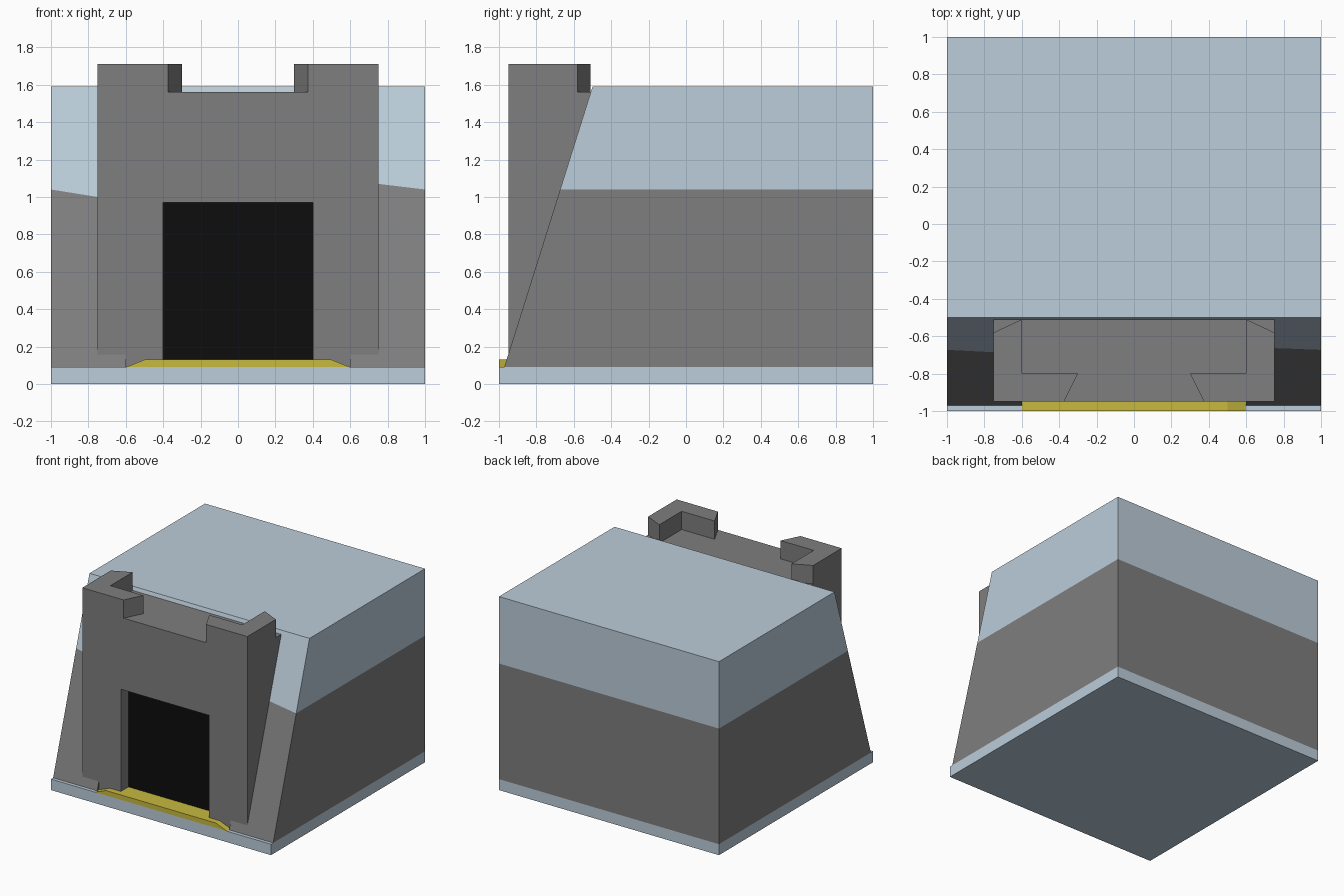
import bpy, bmesh

if "Cube" in bpy.data.objects:
    bpy.data.objects.remove(bpy.data.objects["Cube"])


def material(name, rgb):
    m = bpy.data.materials.new(name)
    m.diffuse_color = (*rgb, 1)
    m.use_nodes = True
    m.node_tree.nodes["Principled BSDF"].inputs["Base Color"].default_value = m.diffuse_color
    return m


STONE = material("stone", (0.21, 0.21, 0.21))
SNOW = material("snow", (0.5, 0.61, 0.70))
SAND = material("sand", (0.58, 0.49, 0.05))
DARK = material("dark", (0.004, 0.004, 0.004))


def mesh_object(name, verts, faces, *mats):
    me = bpy.data.meshes.new(name)
    me.from_pydata(verts, [], faces)
    bm = bmesh.new()
    bm.from_mesh(me)
    bmesh.ops.recalc_face_normals(bm, faces=bm.faces)
    bm.to_mesh(me)
    bm.free()
    for m in mats:
        me.materials.append(m)
    ob = bpy.data.objects.new(name, me)
    bpy.context.collection.objects.link(ob)
    return ob


def prism(name, lower, upper, *mats):
    """Closed solid between two matching loops of points."""
    n = len(lower)
    sides = [(i, (i + 1) % n, n + (i + 1) % n, n + i) for i in range(n)]
    return mesh_object(name, lower + upper,
                       sides + [tuple(range(n)), tuple(range(n, 2 * n))], *mats)


def box(name, x, y, z, *mats):
    loop = [(x[0], y[0]), (x[1], y[0]), (x[1], y[1]), (x[0], y[1])]
    return prism(name, [(a, b, z[0]) for a, b in loop],
                 [(a, b, z[1]) for a, b in loop], *mats)


def cut(ob, cutter):
    mod = ob.modifiers.new("cut", "BOOLEAN")
    mod.operation = "DIFFERENCE"
    mod.solver = "EXACT"
    mod.object = cutter
    cutter.hide_render = True
    cutter.hide_set(True)


def slope(x, z):
    """Point on the leaning front face of the hill."""
    return (x, -1 + 0.5 * z / 1.59, z)


# Ground slab
box("ground_slab", (-1, 1), (-1, 1), (0, 0.09), SNOW)

# Hill block: bare rock below, snow above an uneven line
hill_verts = [slope(-1, 0.09), slope(1, 0.09), (1, 1, 0.09), (-1, 1, 0.09),
              slope(-1, 1.04), slope(-0.75, 1.0), slope(0.75, 1.07),
              slope(1, 1.04), (1, 1, 1.04), (-1, 1, 1.04),
              slope(-1, 1.59), slope(1, 1.59), (1, 1, 1.59), (-1, 1, 1.59)]
hill = mesh_object("hill", hill_verts,
                   [(0, 1, 2, 3), (0, 1, 7, 6, 5, 4), (1, 2, 8, 7),
                    (2, 3, 9, 8), (3, 0, 4, 9), (4, 5, 6, 7, 11, 10),
                    (7, 8, 12, 11), (8, 9, 13, 12), (9, 4, 10, 13),
                    (10, 11, 12, 13)], STONE, SNOW)
for poly in hill.data.polygons:
    poly.material_index = int(poly.index >= 5)

# Gatehouse wall, its back sunk into the slope
side = [(-0.95, 0.08), (-0.95, 1.56), (-0.51, 1.56), (-0.9, 0.08)]
gatehouse = prism("gatehouse", [(-0.75, y, z) for y, z in side],
                  [(0.75, y, z) for y, z in side], STONE)

# Corner battlements
corner = [(-0.75, -0.95), (-0.375, -0.95), (-0.3, -0.8),
          (-0.6, -0.8), (-0.6, -0.51), (-0.75, -0.58)]
battlements = prism("battlements", [(x, y, 1.56) for x, y in corner],
                    [(x, y, 1.71) for x, y in corner], STONE)
battlements.modifiers.new("mirror", "MIRROR")

# Doorway recess and the cleared toe of the slope
door_cutter = box("door_cutter", (-0.4, 0.4), (-1.2, -0.85), (0.05, 0.97))
toe_cutter = box("toe_cutter", (-0.6, 0.6), (-1.2, -0.94), (0.05, 0.3))
cut(gatehouse, door_cutter)
cut(hill, door_cutter)
cut(hill, toe_cutter)

# Dark doorway
box("doorway", (-0.4, 0.4), (-0.852, -0.84), (0.1, 0.97), DARK)

# Raised path
path = [(-0.6, 0.09), (0.6, 0.09), (0.5, 0.13), (-0.5, 0.13)]
prism("path", [(x, -1, z) for x, z in path],
      [(x, -0.85, z) for x, z in path], SAND)
